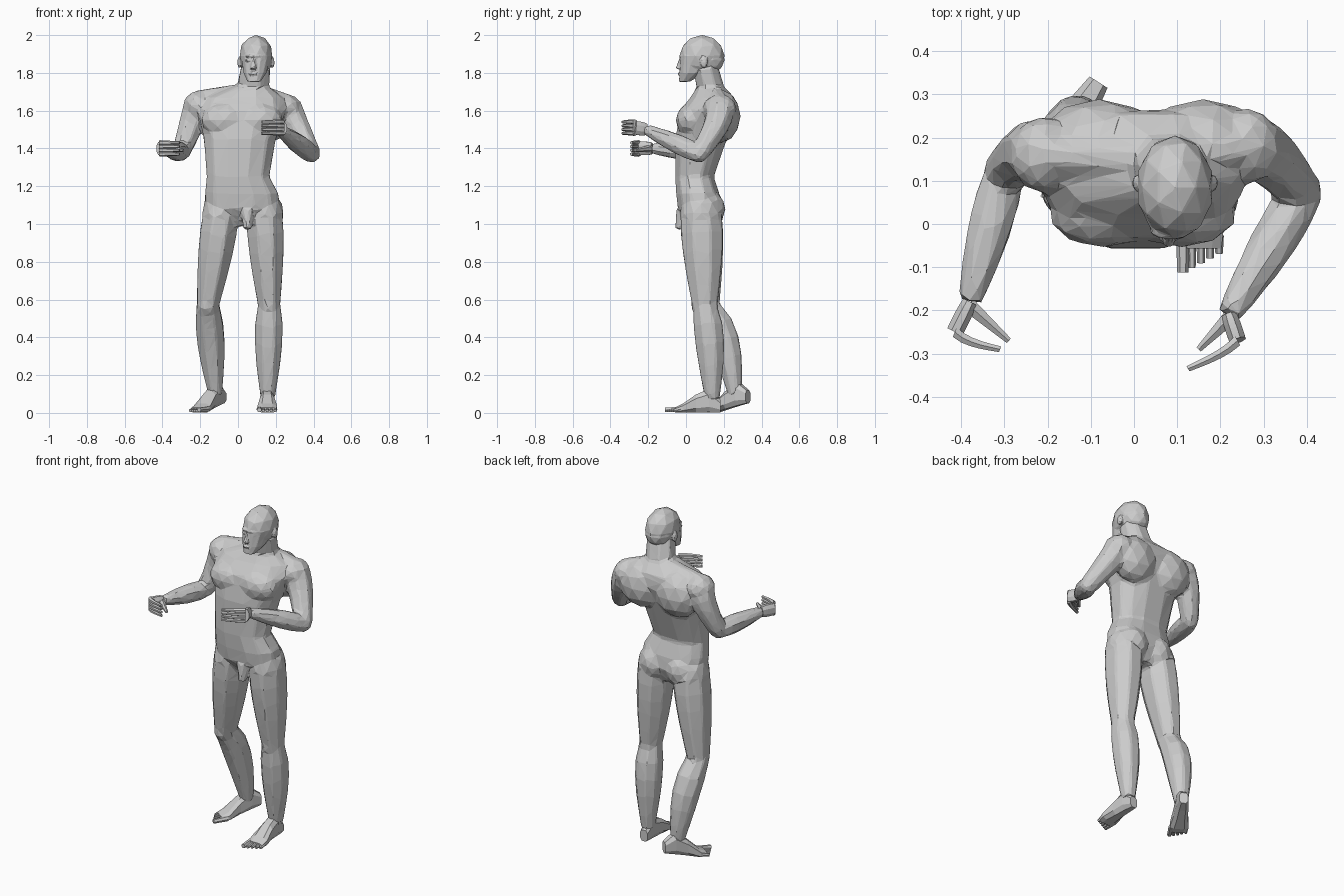
import bpy
import bmesh
import math
from mathutils import Vector, Matrix

default_cube = bpy.data.objects.get("Cube")
if default_cube:
    bpy.data.objects.remove(default_cube, do_unlink=True)

grey = bpy.data.materials.new("plain grey")
grey.use_nodes = True
grey.diffuse_color = (0.6, 0.6, 0.6, 1)
grey.node_tree.nodes["Principled BSDF"].inputs["Base Color"].default_value = grey.diffuse_color

SIDEWAYS = Vector((1, 0, 0))
BACKWARD = Vector((0, 1, 0))
UPRIGHT = Vector((0, 0, 1))


def finish(bm, name):
    bmesh.ops.recalc_face_normals(bm, faces=bm.faces[:])
    mesh = bpy.data.meshes.new(name)
    bm.to_mesh(mesh)
    bm.free()
    mesh.materials.append(grey)
    obj = bpy.data.objects.new(name, mesh)
    bpy.context.collection.objects.link(obj)
    return obj


def fuse_into_facets(obj, voxel_size, blend, ratio):
    """Merge overlapping masses into one skin, soften the joins, reduce to flat facets."""
    fuse = obj.modifiers.new("fuse", 'REMESH')
    fuse.mode = 'VOXEL'
    fuse.voxel_size = voxel_size
    soften = obj.modifiers.new("soften", 'SMOOTH')
    soften.iterations = blend
    facet = obj.modifiers.new("facet", 'DECIMATE')
    facet.ratio = ratio


def section(centre, half_a, half_b, sides, power=1.0):
    """Ring of points around a centre; a power below one makes it boxier."""
    ring = []
    for i in range(sides):
        angle = math.tau * (i + 0.5) / sides
        c, s = math.cos(angle), math.sin(angle)
        c = math.copysign(abs(c) ** power, c)
        s = math.copysign(abs(s) ** power, s)
        ring.append(centre + half_a * c + half_b * s)
    return ring


def loft(bm, rings):
    loops = [[bm.verts.new(point) for point in ring] for ring in rings]
    for low, high in zip(loops, loops[1:]):
        for i in range(len(low)):
            bm.faces.new((low[i - 1], low[i], high[i], high[i - 1]))
    bm.faces.new(loops[0][::-1])
    bm.faces.new(loops[-1])


def stack(bm, rows, sides=12):
    """Loft level rings given as height, middle, half width, front and back."""
    rings = []
    for height, middle, half_width, front, back in rows:
        centre = Vector((middle, (front + back) / 2, height))
        half_depth = BACKWARD * (back - front) / 2
        rings.append(section(centre, SIDEWAYS * half_width, half_depth, sides, power=0.85))
    loft(bm, rings)


def limb(bm, start, end, thick, thin, bulge=0.0, bow=Vector(), deep=1.0, up=SIDEWAYS, sides=8):
    """Tapered mass that swells and bows most a little before its middle."""
    start, end = Vector(start), Vector(end)
    across = (end - start).cross(up).normalized()
    over = across.cross(end - start).normalized()
    steps = 5
    rings = []
    for i in range(steps + 1):
        t = i / steps
        swell = math.sin(math.pi * t ** 0.75)
        radius = thick + (thin - thick) * t + bulge * swell
        centre = start.lerp(end, t) + bow * swell
        rings.append(section(centre, across * radius * deep, over * radius, sides))
    loft(bm, rings)


def lump(bm, centre, size):
    matrix = Matrix.Translation(centre) @ Matrix.Diagonal((*size, 1))
    bmesh.ops.create_icosphere(bm, subdivisions=2, radius=1, matrix=matrix)


# Joints of the pose, right side first
shoulders = Vector((-0.21, 0.16, 1.63)), Vector((0.26, 0.18, 1.61))
elbows = Vector((-0.3, 0.12, 1.38)), Vector((0.39, 0.07, 1.37))
wrists = Vector((-0.38, -0.18, 1.4)), Vector((0.22, -0.21, 1.5))
hips = Vector((-0.09, 0.08, 1.05)), Vector((0.14, 0.08, 1.05))
knees = Vector((-0.16, 0.11, 0.57)), Vector((0.165, 0.1, 0.57))
ankles = Vector((-0.12, 0.26, 0.1)), Vector((0.157, 0.14, 0.07))
neck = Vector((0.07, 0.15, 1.7))

# Trunk and neck
body = bmesh.new()
stack(body, [
    (0.99, 0.03, 0.12, 0.02, 0.15),
    (1.08, 0.025, 0.2, -0.045, 0.19),
    (1.16, 0.02, 0.2, -0.055, 0.18),
    (1.25, 0.0, 0.17, -0.06, 0.15),
    (1.45, 0.01, 0.195, -0.06, 0.22),
    (1.6, 0.02, 0.24, -0.035, 0.27),
    (1.67, 0.03, 0.21, 0.02, 0.26),
    (1.73, 0.07, 0.09, 0.06, 0.2)])
limb(body, neck - UPRIGHT * 0.06, (0.095, 0.1, 1.84), 0.095, 0.083, deep=0.85)
limb(body, (0.05, -0.02, 1.07), (0.05, -0.035, 0.97), 0.035, 0.024)

# Paired muscle masses: size, middle, spread, depth, height
for size, middle, spread, depth, height in (
        ((0.13, 0.08, 0.09), 0.02, 0.09, 0.025, 1.55),    # chest
        ((0.14, 0.1, 0.14), 0.04, 0.12, 0.19, 1.57),      # shoulder blades
        ((0.09, 0.09, 0.1), 0.03, 0.085, 0.12, 1.08)):    # buttocks
    for side in (-1, 1):
        lump(body, (middle + side * spread, depth, height), size)

# Arms
for shoulder, elbow, wrist in zip(shoulders, elbows, wrists):
    limb(body, neck, shoulder + UPRIGHT * 0.03, 0.055, 0.05, up=UPRIGHT)
    lump(body, shoulder, (0.078, 0.09, 0.078))
    limb(body, shoulder, elbow, 0.083, 0.052, bow=BACKWARD * 0.02)
    lump(body, elbow, (0.047, 0.047, 0.047))
    limb(body, elbow, wrist, 0.048, 0.03, bulge=0.014)

# Legs: the right one trails, so its calf swings further back
for hip, knee, ankle, calf in zip(hips, knees, ankles, (0.035, 0.01)):
    lump(body, hip, (0.105, 0.115, 0.13))
    limb(body, hip, knee, 0.102, 0.063, bulge=0.012, deep=1.15)
    lump(body, knee, (0.062, 0.075, 0.07))
    limb(body, knee, ankle, 0.064, 0.039, bulge=0.024, bow=BACKWARD * calf, deep=1.05)
fuse_into_facets(finish(body, "body"), voxel_size=0.011, blend=5, ratio=0.045)

# Head: skull, back of the skull, jaw, then nose, brow, lips, eyes and ears
head = bmesh.new()
lump(head, (0.095, 0.085, 1.89), (0.09, 0.12, 0.111))
lump(head, (0.095, 0.115, 1.87), (0.08, 0.09, 0.08))
stack(head, [
    (1.753, 0.085, 0.035, -0.038, 0.02),
    (1.8, 0.09, 0.062, -0.036, 0.1),
    (1.89, 0.095, 0.08, -0.03, 0.16)])
limb(head, (0.085, -0.025, 1.88), (0.08, -0.04, 1.82), 0.009, 0.016)
lump(head, (0.085, -0.016, 1.89), (0.048, 0.02, 0.012))
lump(head, (0.08, -0.03, 1.795), (0.025, 0.014, 0.009))
for side in (-1, 1):
    lump(head, (0.084 + side * 0.033, -0.016, 1.868), (0.014, 0.014, 0.008))
    lump(head, (0.095 + side * 0.087, 0.095, 1.855), (0.012, 0.02, 0.03))
fuse_into_facets(finish(head, "head"), voxel_size=0.005, blend=2, ratio=0.05)


def make_hand(name, wrist, knuckle, tip, thumb_tip):
    bm = bmesh.new()
    knuckle, tip = Vector(knuckle), Vector(tip)
    limb(bm, wrist, knuckle, 0.032, 0.038, bulge=0.004, deep=0.55, up=UPRIGHT)
    # Curled fingers, stacked from index down to little finger
    curl = (knuckle - wrist) * 0.1
    for i in range(4):
        spread = UPRIGHT * 0.02 * (1.5 - i)
        limb(bm, knuckle + spread, tip + spread, 0.014, 0.008, bow=curl, up=UPRIGHT, sides=6)
    limb(bm, wrist.lerp(knuckle, 0.1), thumb_tip, 0.02, 0.008, up=UPRIGHT, sides=6)
    finish(bm, name)


make_hand("right_hand", wrists[0], (-0.415, -0.25, 1.4), (-0.31, -0.29, 1.4), (-0.29, -0.27, 1.39))
make_hand("left_hand", wrists[1], (0.24, -0.27, 1.51), (0.125, -0.335, 1.51), (0.15, -0.29, 1.49))


def make_foot(name, side, ball, turn, heel_lift):
    bm = bmesh.new()
    # Heel, ankle, instep, ball and toe root: distance back, half width, height
    rings = []
    for back, half_width, height in ((0.2, 0.026, 0.07), (0.14, 0.036, 0.13), (0.07, 0.042, 0.1),
                                     (0.0, 0.055, 0.05), (-0.04, 0.05, 0.03)):
        half_height = UPRIGHT * height / 2
        centre = BACKWARD * back + half_height
        rings.append(section(centre, SIDEWAYS * half_width, half_height, sides=8, power=0.7))
    loft(bm, rings)
    # Toes shorten outward from the big toe
    for i in range(5):
        radius = 0.011 if i else 0.016
        root = Vector((side * 0.021 * (i - 2), -0.01, 0.02))
        tip = root + Vector((0, 0.011 * i - 0.085, radius - 0.02))
        limb(bm, root, tip, radius, radius * 0.8, sides=6)
    place = Matrix.Translation(ball) @ Matrix.Rotation(turn, 4, 'Z')
    for vert in bm.verts:
        vert.co.z += heel_lift * max(vert.co.y, 0)
        vert.co = place @ vert.co
    finish(bm, name)


make_foot("right_foot", -1, (-0.19, 0.16, 0), turn=-0.57, heel_lift=0.25)
make_foot("left_foot", 1, (0.155, -0.017, 0), turn=0, heel_lift=0)
